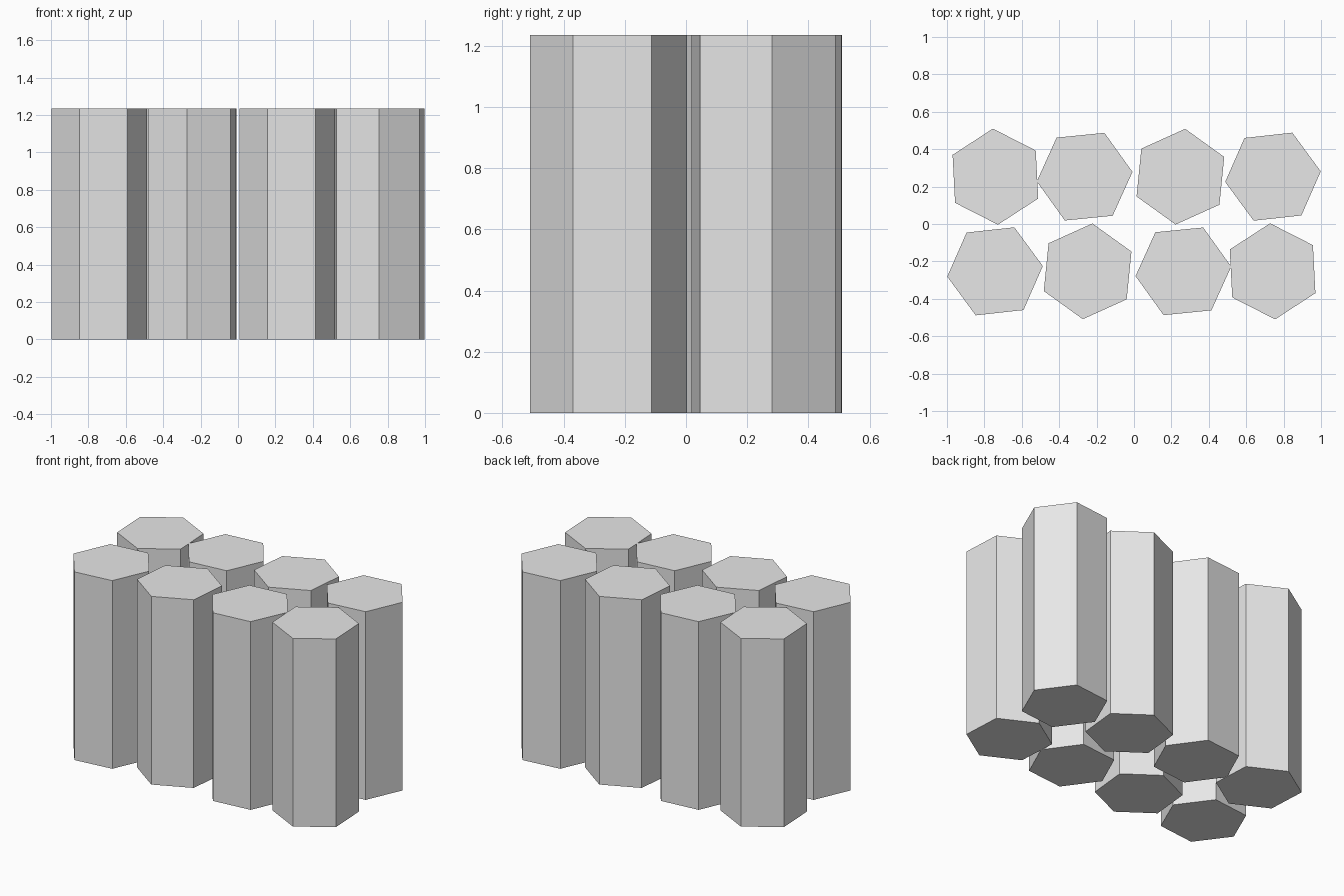
import bpy
from math import radians

cube = bpy.data.objects.get("Cube")
if cube:
    bpy.data.objects.remove(cube, do_unlink=True)

RADIUS = 0.257
HEIGHT = 1.235
ROW_Y = 0.253

# Plain grey for every column
grey = bpy.data.materials.new("plain_grey")
grey.use_nodes = True
grey.diffuse_color = (0.8, 0.8, 0.8, 1)
grey.node_tree.nodes["Principled BSDF"].inputs["Base Color"].default_value = (0.8, 0.8, 0.8, 1)


def hex_column(name, x, y, turn):
    """Upright six-sided column with one corner at `turn` degrees from +x."""
    bpy.ops.mesh.primitive_cylinder_add(
        vertices=6, radius=RADIUS, depth=HEIGHT, end_fill_type='NGON',
        location=(x, y, HEIGHT / 2))
    obj = bpy.context.object
    obj.name = name
    # The primitive starts with a corner on +y, which equals 30 degrees
    obj.rotation_euler.z = radians(turn - 30)
    obj.data.materials.append(grey)


# Two rows of four columns: x position and turn of each
rows = {
    "back": (ROW_Y, [(-0.741, 33), (-0.264, 5.7), (0.248, 24.3), (0.743, 6.3)]),
    "front": (-ROW_Y, [(-0.743, 6.3), (-0.248, 24.3), (0.264, 5.7), (0.741, 33)]),
}
for row, (y, columns) in rows.items():
    for i, (x, turn) in enumerate(columns, 1):
        hex_column(f"{row}_hex_column_{i}", x, y, turn)
